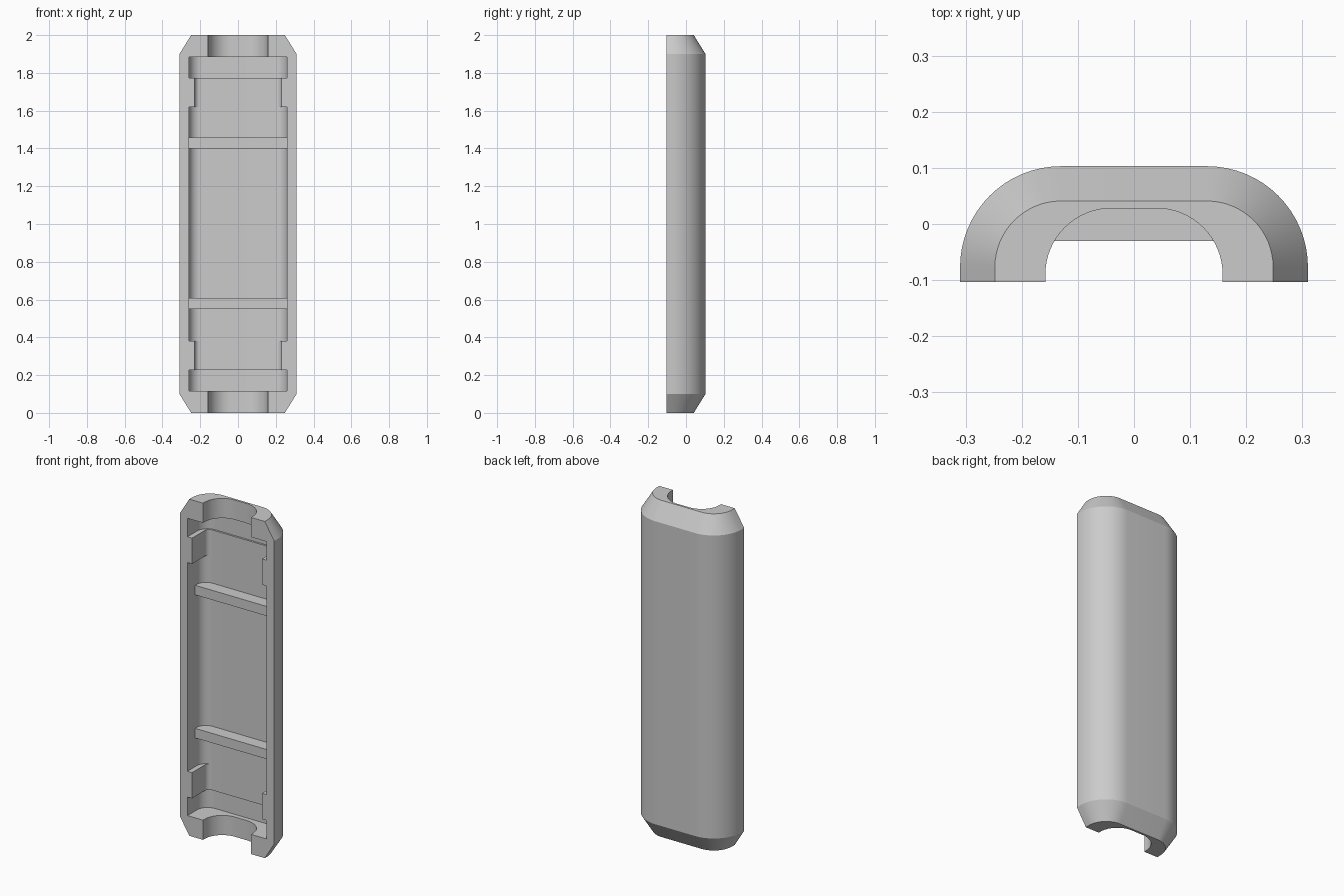
import bpy
import bmesh
from math import sin, cos, pi, radians

cube = bpy.data.objects.get("Cube")
if cube:
    bpy.data.objects.remove(cube, do_unlink=True)

FRONT = -0.103
SEGMENTS = 16

grey = bpy.data.materials.new("light grey plastic")
grey.use_nodes = True
grey.diffuse_color = (0.6, 0.6, 0.6, 1)
grey.node_tree.nodes["Principled BSDF"].inputs["Base Color"].default_value = (0.6, 0.6, 0.6, 1)


def arch(half_width, back, radius, front=FRONT):
    """Open arch outline: straight sides, rounded corners, flat back."""
    right = [(half_width, front)]
    for i in range(SEGMENTS + 1):
        a = pi / 2 * i / SEGMENTS
        right.append((half_width - radius + radius * cos(a),
                      back - radius + radius * sin(a)))
    return right + [(-x, y) for x, y in reversed(right)]


def loft(name, rings):
    """Join a closed cycle of (height, outline) rings and cap both open sides."""
    bm = bmesh.new()
    loops = [[bm.verts.new((x, y, z)) for x, y in outline] for z, outline in rings]
    for a, b in zip(loops, loops[1:] + loops[:1]):
        for i in range(len(a) - 1):
            bm.faces.new((a[i], a[i + 1], b[i + 1], b[i]))
    bm.faces.new([ring[0] for ring in loops])
    bm.faces.new([ring[-1] for ring in loops])
    bmesh.ops.remove_doubles(bm, verts=bm.verts, dist=0.0001)
    bmesh.ops.recalc_face_normals(bm, faces=bm.faces)
    return finish(name, bm)


def finish(name, bm):
    mesh = bpy.data.meshes.new(name)
    bm.to_mesh(mesh)
    bm.free()
    mesh.materials.append(grey)
    obj = bpy.data.objects.new(name, mesh)
    bpy.context.collection.objects.link(obj)
    bpy.ops.object.select_all(action='DESELECT')
    obj.select_set(True)
    bpy.context.view_layer.objects.active = obj
    bpy.ops.object.shade_smooth_by_angle(angle=radians(25))
    return obj


def rib(name, bottom, top):
    """Solid cross wall filling the back of the cavity."""
    bm = bmesh.new()
    outline = arch(0.262, 0.047, 0.06, front=-0.03)
    face = bm.faces.new([bm.verts.new((x, y, bottom)) for x, y in outline])
    extruded = bmesh.ops.extrude_face_region(bm, geom=[face])["geom"]
    moved = [v for v in extruded if isinstance(v, bmesh.types.BMVert)]
    bmesh.ops.translate(bm, verts=moved, vec=(0, 0, top - bottom))
    bmesh.ops.recalc_face_normals(bm, faces=bm.faces)
    return finish(name, bm)


# Outline of each section
body = arch(0.31, 0.103, 0.18)
body_end = arch(0.248, 0.041, 0.118)
opening = arch(0.158, 0.028, 0.118)
slot = arch(0.26, 0.056, 0.07)
neck = arch(0.23, 0.045, 0.03)
cavity = arch(0.26, 0.045, 0.06)

# Half shell: outside going up, then the stepped inside going down
outside = [(0, body_end), (0.1, body), (1.9, body), (2, body_end)]
inside = [(2, opening), (1.883, opening), (1.883, slot), (1.773, slot),
          (1.773, neck), (1.62, neck), (1.62, cavity)]
inside += [(2 - z, outline) for z, outline in reversed(inside)]
loft("half_shell", outside + inside)

# Cross ribs
rib("lower_rib", 0.55, 0.607)
rib("upper_rib", 1.4, 1.457)
